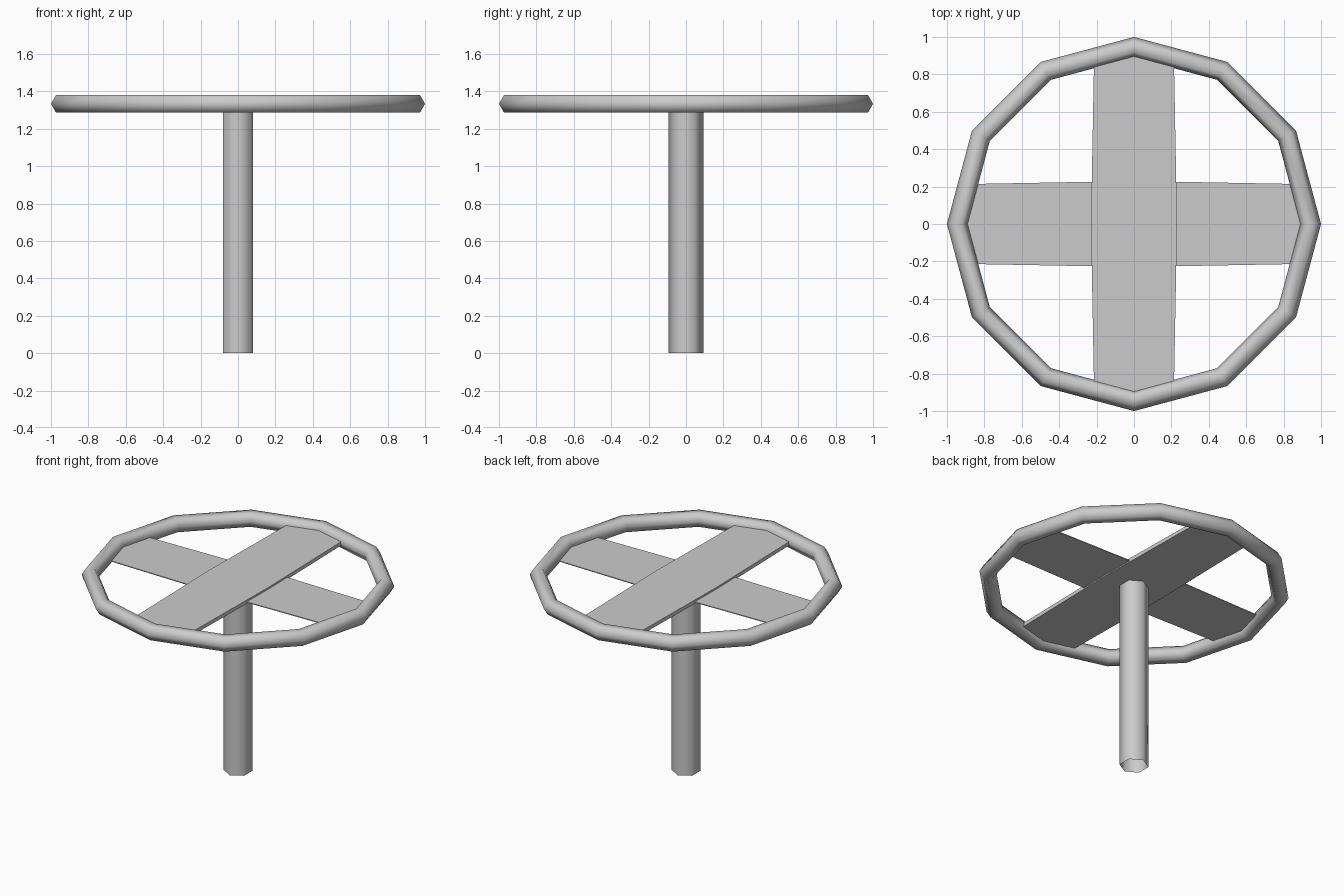
import bpy, bmesh, math

if "Cube" in bpy.data.objects:
    bpy.data.objects.remove(bpy.data.objects["Cube"])

RING_Z = 1.333


def plank(name, axis, z, thick, end=0.91, mid_w=0.23, end_w=0.213):
    """Flat board, slightly wider at its middle, running along x or y."""
    outline = [(-end, -end_w), (0, -mid_w), (end, -end_w),
               (end, end_w), (0, mid_w), (-end, end_w)]
    if axis == 'y':
        outline = [(-w, l) for l, w in outline]
    bm = bmesh.new()
    face = bm.faces.new([bm.verts.new((x, y, z - thick / 2)) for x, y in outline])
    ext = bmesh.ops.extrude_face_region(bm, geom=[face], use_keep_orig=True)
    verts = [v for v in ext['geom'] if isinstance(v, bmesh.types.BMVert)]
    bmesh.ops.translate(bm, verts=verts, vec=(0, 0, thick))
    bmesh.ops.recalc_face_normals(bm, faces=bm.faces)
    mesh = bpy.data.meshes.new(name)
    bm.to_mesh(mesh)
    bm.free()
    obj = bpy.data.objects.new(name, mesh)
    bpy.context.collection.objects.link(obj)
    return obj


# Outer ring: twelve segments, hexagonal tube
bpy.ops.mesh.primitive_torus_add(major_segments=12, minor_segments=6,
                                 major_radius=0.945, minor_radius=0.055,
                                 location=(0, 0, RING_Z))
bpy.context.object.name = "outer_ring"
bpy.ops.object.shade_smooth_by_angle(angle=math.radians(62))

# Hexagonal post, open at its ends
post_top = 1.325
bpy.ops.mesh.primitive_cylinder_add(vertices=6, radius=0.093, depth=post_top,
                                    end_fill_type='NOTHING',
                                    location=(0, 0, post_top / 2))
bpy.context.object.name = "centre_post"
bpy.ops.object.shade_smooth_by_angle(angle=math.radians(62))

# Crossed spokes: a thicker board and a thin one passing through it
plank("thick_spoke", 'y', 1.33, 0.026)
plank("thin_spoke", 'x', 1.328, 0.006)
